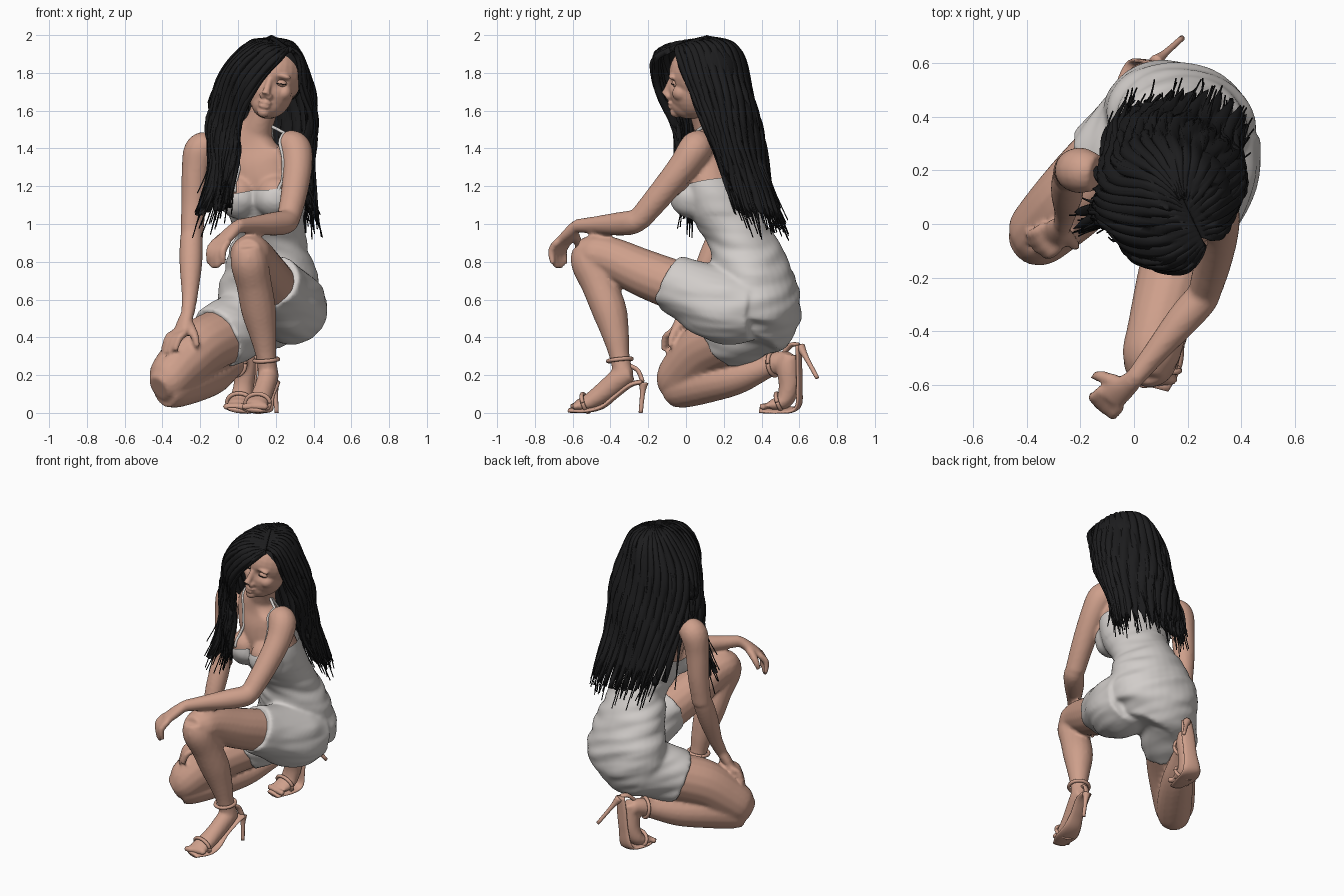
import bpy, bmesh, math, random
from mathutils import Vector, Matrix, noise
from mathutils.bvhtree import BVHTree

if "Cube" in bpy.data.objects:
    bpy.data.objects.remove(bpy.data.objects["Cube"])

random.seed(4)


def material(name, rgb):
    m = bpy.data.materials.new(name)
    m.diffuse_color = (*rgb, 1)
    m.use_nodes = True
    m.node_tree.nodes["Principled BSDF"].inputs["Base Color"].default_value = m.diffuse_color
    return m


SKIN = material("warm skin", (0.62, 0.35, 0.26))
CLOTH = material("pale grey cloth", (0.64, 0.61, 0.59))
HAIR = material("black hair", (0.012, 0.012, 0.013))


# ---------- helpers ----------
def sample(pts, t):
    """Catmull-Rom point at parameter t (0 .. len-1)."""
    n = len(pts)
    i = max(0, min(n - 2, int(t)))
    f = t - i
    b, c = pts[i], pts[i + 1]
    a = pts[i - 1] if i > 0 else b * 2 - c
    d = pts[i + 2] if i + 2 < n else c * 2 - b
    return (b * 2 + (c - a) * f + (a * 2 - b * 5 + c * 4 - d) * f * f
            + (b * 3 - a - c * 3 + d) * f ** 3) * 0.5


def tube(bm, pts, side=None, n=16, k=6, mat=None):
    """Closed loft through (x, y, z, radius[, second radius]) points."""
    pos = [Vector(p[:3]) for p in pts]
    rad = [Vector((p[3], p[-1])) for p in pts]
    m = (len(pts) - 1) * k
    cs = [sample(pos, i / k) for i in range(m + 1)]
    rs = [sample(rad, i / k) for i in range(m + 1)]
    s, rings = Vector(side) if side else None, []
    for i, c in enumerate(cs):
        t = (cs[min(i + 1, m)] - cs[max(i - 1, 0)]).normalized()
        s = t.orthogonal() if s is None else s
        s = (s - t * s.dot(t)).normalized()
        w = t.cross(s)
        ring = []
        for j in range(n):
            a = j * math.tau / n
            p = c + s * rs[i][0] * math.cos(a) + w * rs[i][1] * math.sin(a)
            ring.append(bm.verts.new(mat @ p if mat else p))
        rings.append(ring)
    for r0, r1 in zip(rings, rings[1:]):
        for j in range(n):
            bm.faces.new((r0[j], r0[(j + 1) % n], r1[(j + 1) % n], r1[j]))
    bm.faces.new(rings[0][::-1])
    bm.faces.new(rings[-1])


def ball(bm, c, r, mat=Matrix()):
    r = r if isinstance(r, tuple) else (r, r, r)
    bmesh.ops.create_uvsphere(bm, u_segments=24, v_segments=16, radius=1,
                              matrix=mat @ Matrix.Translation(c) @ Matrix.Diagonal((*r, 1)))


def build(name, bm, mat, voxel=0, smooth=5, edit=None):
    """Make an object; optionally fuse its pieces into one smooth skin."""
    bmesh.ops.recalc_face_normals(bm, faces=bm.faces)
    me = bpy.data.meshes.new(name)
    bm.to_mesh(me)
    bm.free()
    ob = bpy.data.objects.new(name, me)
    bpy.context.collection.objects.link(ob)
    if voxel:
        mod = ob.modifiers.new("fuse", 'REMESH')
        mod.mode, mod.voxel_size = 'VOXEL', voxel
        mod = ob.modifiers.new("soften", 'SMOOTH')
        mod.factor, mod.iterations = 0.5, smooth
        bpy.context.view_layer.update()
        dg = bpy.context.evaluated_depsgraph_get()
        me = bpy.data.meshes.new_from_object(ob.evaluated_get(dg))
        ob.modifiers.clear()
        ob.data = me
    if edit:
        b = bmesh.new()
        b.from_mesh(me)
        b.normal_update()
        edit(b)
        b.to_mesh(me)
        b.free()
    me.materials.clear()
    me.materials.append(mat)
    me.polygons.foreach_set("use_smooth", [True] * len(me.polygons))
    me.update()
    return ob


# ---------- body ----------
LAT = (0.95, -0.3, 0)          # left-right axis of the turned torso
body = bmesh.new()
tube(body, [(.17, .36, .55, .2, .15), (.17, .33, .75, .19, .15), (.17, .27, .95, .165, .13),
            (.14, .17, 1.15, .2, .145), (.09, .15, 1.3, .21, .13), (.075, .14, 1.41, .21, .09),
            (.09, .13, 1.48, .11, .08), (.115, .11, 1.54, .075, .078), (.16, .08, 1.66, .075, .08)], LAT, 24)
for c in ((.005, .085, 1.16), (.195, .025, 1.16)):
    ball(body, c, .095)
# raised left leg
tube(body, [(.29, .36, .55, .16), (.22, .1, .62, .14), (.14, -.2, .73, .128), (.085, -.4, .82, .112),
            (.06, -.5, .84, .105), (.05, -.57, .85, .07)])
tube(body, [(.055, -.52, .88, .08), (.06, -.51, .8, .1), (.085, -.46, .68, .094), (.11, -.405, .54, .092),
            (.135, -.37, .4, .07), (.15, -.35, .29, .053), (.16, -.33, .2, .055)])
# kneeling right leg
tube(body, [(.08, .42, .5, .16), (-.05, .28, .42, .155), (-.2, .12, .345, .152), (-.31, .01, .24, .135),
            (-.375, -.055, .165, .115), (-.42, -.09, .13, .07)])
tube(body, [(-.39, -.07, .11, .085), (-.34, -.02, .13, .105), (-.24, .11, .16, .108), (-.13, .27, .19, .092),
            (-.04, .42, .24, .062), (0, .49, .27, .055), (.03, .55, .28, .05)])
# arms
tube(body, [(.24, .08, 1.42, .075), (.3, .05, 1.4, .088), (.315, -.02, 1.3, .078), (.295, -.14, 1.15, .07),
            (.265, -.25, 1.02, .062)])
tube(body, [(.275, -.235, 1.03, .055), (.25, -.28, 1.01, .064), (.18, -.36, 1.0, .062), (.08, -.48, .995, .046),
            (0, -.58, .99, .036)])
tube(body, [(-.14, .19, 1.42, .07), (-.2, .2, 1.39, .086), (-.225, .2, 1.27, .074), (-.235, .2, 1.1, .066),
            (-.245, .18, .93, .06)])
tube(body, [(-.245, .185, .96, .055), (-.247, .16, .9, .062), (-.25, .11, .78, .06), (-.255, .05, .63, .044),
            (-.265, 0, .53, .036)])


def hand(wrist, knuckle, tip, lat, bulge, thumb):
    wrist, knuckle, tip, lat = map(Vector, (wrist, knuckle, tip, lat))
    mid = (wrist + knuckle) / 2
    tube(body, [(*wrist, .036, .033), (*mid, .048, .032), (*knuckle, .056, .026)], lat)
    for i in range(4):
        o = lat * (i - 1.5)
        a, c = knuckle + o * .03, tip + o * .036
        if i in (0, 3):
            c = c.lerp(a, .15)
        b = (a + c) / 2 + Vector(bulge)
        tube(body, [(*a, .021), (*b, .02), (*c, .014)], n=10, k=4)
    tube(body, [(*p, r) for p, r in zip(thumb, (.028, .023, .015))], n=10, k=4)


hand((0, -.58, .99), (-.085, -.65, .91), (-.12, -.675, .765), (.75, -.65, 0), (-.015, -.02, .01),
     ((-.04, -.6, .96), (-.12, -.57, .9), (-.15, -.57, .84)))
hand((-.265, 0, .53), (-.305, -.045, .425), (-.375, -.085, .315), (.63, -.77, 0), (-.005, -.01, .02),
     ((-.27, -.02, .49), (-.23, -.07, .41), (-.215, -.085, .35)))


# ---------- feet and sandals ----------
def foot(pts, sole, stem, strap, side, toe, step):
    tube(body, [(*p, w, h) for p, (w, h) in zip(pts, ((.045, .045), (.055, .06), (.055, .055), (.06, .045),
                                                     (.06, .028)))], side)
    for i in range(5):                                     # toes
        ball(body, Vector(toe) + Vector(step) * (i - 2), .02)
    shoe = bmesh.new()
    tube(shoe, [(*p, w, .013) for p, w in zip(sole, (.035, .045, .045, .06, .07, .045))], side, 12)
    tube(shoe, [(*stem[0], .026), (*Vector(stem[0]).lerp(Vector(stem[1]), .35), .014), (*stem[1], .011)], n=10)

    def loop(c, axis, r1, r2):                             # strap ring
        q = Vector(axis).to_track_quat('Z', 'Y').to_matrix()
        ring = [Vector(c) + q @ Vector((r1 * math.cos(a * math.tau / 16), r2 * math.sin(a * math.tau / 16), 0))
                for a in range(17)]
        tube(shoe, [(*p, .011) for p in ring], n=8, k=2)
    c, axis = strap
    loop(c, axis, .063, .063)
    d = (Vector(pts[4]) - Vector(pts[3])).normalized()
    loop(Vector(pts[3]).lerp(Vector(pts[4]), .35), d, .066, .05)
    back = Vector(pts[0]) * 1.7 - Vector(pts[1]) * .7
    tube(shoe, [(*sole[0], .02, .012), (*back, .02, .012), (*Vector(c).lerp(back, .45), .012)], side, 8)
    return shoe


left = foot([(.17, -.29, .21), (.16, -.34, .19), (.135, -.43, .115), (.11, -.51, .06), (.095, -.575, .04)],
            [(.19, -.23, .165), (.175, -.29, .15), (.15, -.37, .09), (.13, -.44, .035), (.11, -.52, .014),
             (.085, -.615, .014)],
            [(.195, -.225, .16), (.205, -.24, .0)], ((.15, -.35, .28), (.08, .1, -1)), (1, .2, 0),
            (.09, -.59, .033), (.027, .004, 0))
right = foot([(.045, .55, .31), (.04, .54, .24), (.03, .545, .14), (.012, .52, .065), (-.002, .45, .04)],
             [(.075, .595, .36), (.065, .598, .26), (.05, .6, .14), (.03, .59, .03), (0, .5, .014),
              (-.01, .39, .014)],
             [(.08, .605, .35), (.18, .695, .185)], ((-.015, .465, .26), (-.5, -.85, -.1)), (.95, -.25, .1),
             (-.008, .42, .033), (.027, -.007, 0))
build("left_sandal", left, SKIN)
build("right_sandal", right, SKIN)
skin = build("body", body, SKIN, .0115, 4)

# ---------- head ----------
HEAD = (Matrix.Translation((.19, .06, 1.755)) @ Matrix.Rotation(math.radians(-10), 4, 'Z')
        @ Matrix.Rotation(math.radians(12), 4, 'Y'))
head = bmesh.new()
ball(head, (0, .03, .04), (.145, .18, .165), HEAD)
ball(head, (0, -.02, -.04), (.122, .13, .16), HEAD)
ball(head, (0, -.055, -.12), (.085, .088, .08), HEAD)
ball(head, (0, -.12, -.165), (.035, .033, .03), HEAD)
tube(head, [(0, -.14, .01, .016), (0, -.158, -.035, .018), (0, -.176, -.072, .023)], mat=HEAD)
ball(head, (0, -.144, -.112), (.038, .02, .012), HEAD)
ball(head, (0, -.142, -.135), (.032, .022, .013), HEAD)
for s in (-1, 1):
    ball(head, (s * .018, -.155, -.077), .018, HEAD)        # nostrils
    ball(head, (s * .075, -.075, -.045), (.045, .05, .045), HEAD)  # cheeks
    ball(head, (s * .055, -.118, .04), (.05, .028, .018), HEAD)    # brows


def sockets(b):
    for v in b.verts:
        for s in (-1, 1):
            d = (HEAD.inverted() @ v.co - Vector((s * .057, -.13, .005))).length
            v.co += HEAD.to_3x3() @ Vector((0, .026, 0)) * math.exp(-(d / .03) ** 2)


build("head", head, SKIN, .0075, 3, sockets)
lids, lashes = bmesh.new(), bmesh.new()
for s in (-1, 1):
    ball(lids, (s * .057, -.1, .003), (.032, .027, .021), HEAD)
    tube(lashes, [(s * .027, -.118, -.003, .002), (s * .057, -.13, -.002, .003), (s * .086, -.112, .001, .002)],
         n=6, mat=HEAD)
build("eyelids", lids, SKIN)
build("eyelashes", lashes, HAIR)

# ---------- dress ----------
dress = bmesh.new()
tube(dress, [(.19, .37, .37, .17, .12), (.17, .39, .46, .26, .19), (.17, .39, .57, .29, .212),
             (.17, .36, .72, .255, .2), (.17, .31, .85, .215, .18), (.17, .265, .96, .188, .16),
             (.14, .175, 1.13, .222, .17), (.1, .15, 1.3, .235, .155)], LAT, 32)
for c in ((.005, .085, 1.14), (.195, .025, 1.14)):
    ball(dress, c, .11)
tube(dress, [(.31, .36, .55, .17), (.27, .2, .565, .2), (.21, 0, .655, .165), (.18, -.08, .695, .15)], n=28)
tube(dress, [(.08, .42, .5, .18), (-.03, .29, .44, .18), (-.11, .22, .395, .172)], n=28)


def fold_and_trim(b):
    for v in b.verts:                                      # creased cloth
        p = v.co
        k = .011 if p.z < 1.05 else .004
        v.co += v.normal * k * noise.noise(Vector((p.x * 5, p.y * 5, p.z * 17 + p.x * 5)))
    bmesh.ops.bisect_plane(b, geom=b.verts[:] + b.edges[:] + b.faces[:], plane_co=(.12, .1, 1.2),
                           plane_no=(-.15, -.15, 1), clear_outer=True)


build("dress", dress, CLOTH, .013, 5, fold_and_trim)
straps = bmesh.new()
tree = BVHTree.FromPolygons([v.co for v in skin.data.vertices], [p.vertices for p in skin.data.polygons])
for path in (((.215, -.08, 1.17), (.225, -.03, 1.33), (.215, .06, 1.5), (.2, .2, 1.42), (.19, .33, 1.2)),
             ((-.02, -.02, 1.17), (-.03, .0, 1.33), (-.06, .14, 1.5), (-.04, .28, 1.42), (.03, .36, 1.2))):
    ctrl = [Vector(p) for p in path]
    on = [tree.find_nearest(sample(ctrl, i / 6))[0] for i in range(25)]
    tube(straps, [(*p, .009) for p in on], n=8, k=2)
build("dress_straps", straps, CLOTH)

# ---------- hair ----------
GUIDES = [  # from the fringe, round the back, to the other side of the face
    [(.21, -.17, 1.86), (.1, -.16, 1.73), (.01, -.07, 1.52), (-.01, -.04, 1.28), (-.08, 0, 1.0)],
    [(.12, -.13, 1.92), (-.01, -.1, 1.78), (-.07, -.02, 1.54), (-.08, -.01, 1.28), (-.14, 0, .96)],
    [(.08, 0, 1.95), (-.08, .02, 1.79), (-.14, .06, 1.54), (-.15, .04, 1.28), (-.23, 0, .94)],
    [(.06, .12, 1.95), (-.07, .14, 1.77), (-.12, .2, 1.53), (-.09, .3, 1.28), (-.05, .42, .98)],
    [(.08, .22, 1.93), (.01, .29, 1.75), (.0, .34, 1.53), (.03, .41, 1.25), (.08, .52, .92)],
    [(.18, .25, 1.94), (.17, .32, 1.75), (.17, .37, 1.53), (.2, .43, 1.25), (.24, .53, .92)],
    [(.28, .16, 1.94), (.34, .22, 1.75), (.37, .27, 1.53), (.36, .35, 1.25), (.4, .46, .93)],
    [(.31, .04, 1.92), (.37, .09, 1.75), (.405, .16, 1.55), (.375, .24, 1.27), (.42, .35, .94)],
    [(.315, -.05, 1.89), (.34, .0, 1.75), (.37, .08, 1.56), (.355, .19, 1.3), (.4, .3, 1.0)]]
PART = (0, .2, .5, .8, 1, 1, .8, .5, .2)
G = [[Vector((.27, -.09, 1.92)).lerp(Vector((.18, .1, 1.985)), t)] + [Vector(p) for p in g]
     for t, g in zip(PART, GUIDES)]


def hair(u, v):
    """Point on the hair curtain: u runs round the head, v from parting to tip."""
    p = sample([sample(g, v * 5) for g in G], u)
    out = Vector((p.x - .16, p.y - .12, 0)).normalized()
    ridge = math.sin(u * 23 + 4 * math.sin(v * 5)) + .6 * math.sin(u * 51 + 3 * v)
    return p + out * (.009 * ridge * min(1, v * 4) + .012 * math.sin(v * 17 + u * 2) * v)


sheet = bmesh.new()
NU, NV = 150, 48
grid = [[sheet.verts.new(hair(8 * i / NU, (.89 + .05 * math.sin(i * 1.3)) * j / NV)) for j in range(NV + 1)]
        for i in range(NU + 1)]
for i in range(NU):
    for j in range(NV):
        if not (2.15 < 8 * i / NU < 2.85 and j > NV * .6):    # split over the shoulder
            sheet.faces.new((grid[i][j], grid[i + 1][j], grid[i + 1][j + 1], grid[i][j + 1]))
curtain = build("hair_curtain", sheet, HAIR)
mod = curtain.modifiers.new("thickness", 'SOLIDIFY')
mod.thickness, mod.offset = .03, 0

cap = bmesh.new()
ball(cap, (0, .04, .045), (.158, .187, .17), HEAD)
bmesh.ops.bisect_plane(cap, geom=cap.verts[:] + cap.edges[:] + cap.faces[:], plane_co=HEAD @ Vector((0, -.06, .08)),
                       plane_no=HEAD.to_3x3() @ Vector((0, 1, .5)), clear_inner=True)
build("hair_cap", cap, HAIR)

locks = bmesh.new()
for i in range(170):
    u = 8 * (i + random.random()) / 170
    if 2.1 < u < 2.9:
        continue
    v0, v1, drift = random.uniform(.1, .6), random.uniform(.88, 1.0), random.uniform(-.25, .25)
    r, flick = random.uniform(.01, .019), Vector([random.uniform(-.035, .035) for _ in range(3)])
    pts = []
    for j in range(15):
        t = j / 14
        p = hair(max(0, min(8, u + drift * t)), v0 + (v1 - v0) * t) + flick * t ** 3
        pts.append((*p, max(.003, r * min(1, .3 + 3 * t) * (1 - t ** 3))))
    tube(locks, pts, n=6, k=1)
build("hair_locks", locks, HAIR)
